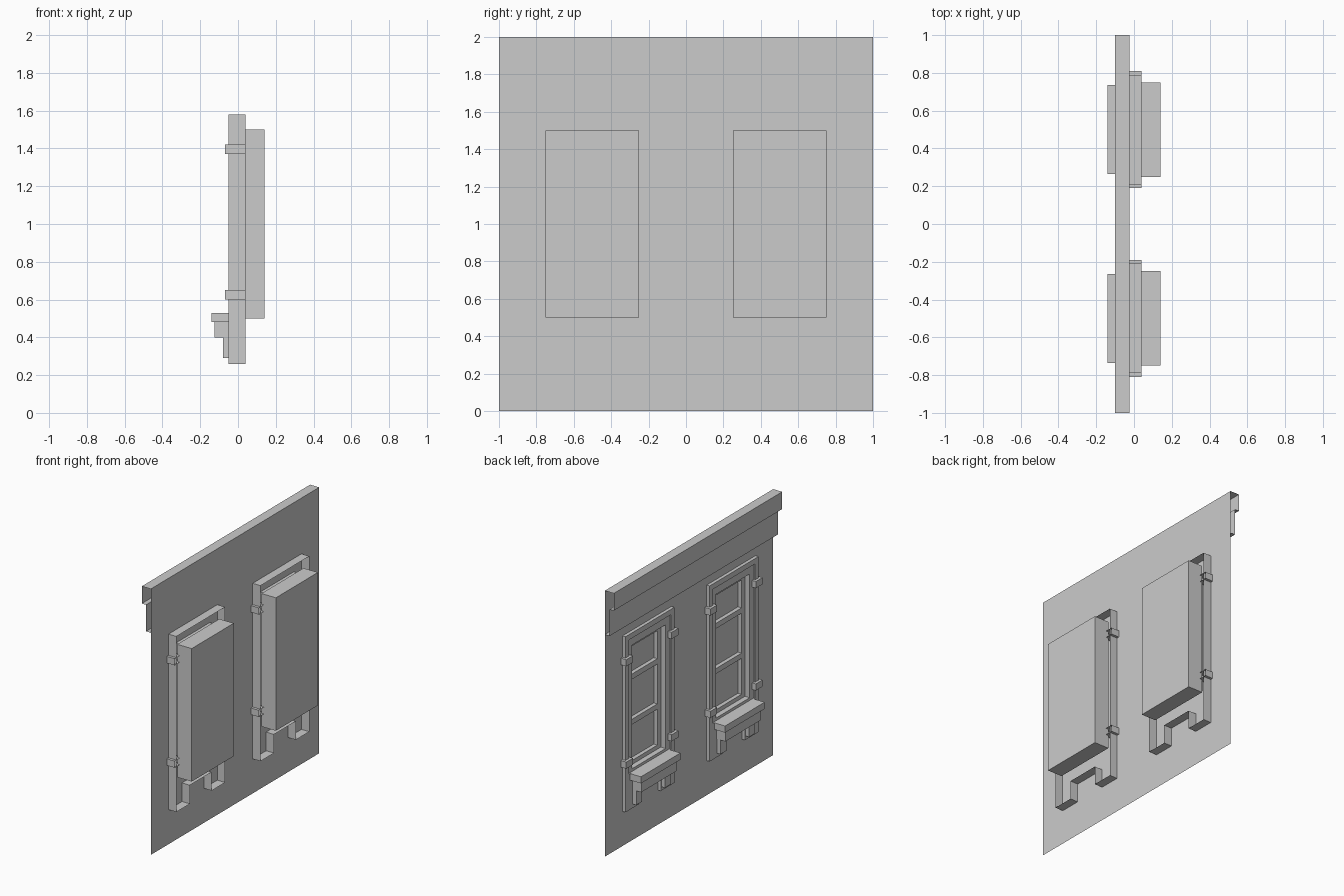
import bpy, bmesh

cube = bpy.data.objects.get("Cube")
if cube:
    bpy.data.objects.remove(cube, do_unlink=True)

grey = bpy.data.materials.new("plain_grey")
grey.use_nodes = True
GREY = (0.6, 0.6, 0.6, 1)
grey.diffuse_color = GREY
grey.node_tree.nodes["Principled BSDF"].inputs["Base Color"].default_value = GREY

WALL_X = -0.025


def finish(bm, name):
    bmesh.ops.remove_doubles(bm, verts=bm.verts, dist=0.0005)
    bmesh.ops.recalc_face_normals(bm, faces=bm.faces)
    mesh = bpy.data.meshes.new(name)
    bm.to_mesh(mesh)
    bm.free()
    mesh.materials.append(grey)
    obj = bpy.data.objects.new(name, mesh)
    bpy.context.scene.collection.objects.link(obj)
    return obj


def face(bm, points):
    return bm.faces.new([bm.verts.new(p) for p in points])


def rect(yc, half, z0, z1):
    return [(yc - half, z0), (yc + half, z0), (yc + half, z1), (yc - half, z1)]


def panel(bm, x, outline):
    """Flat face across the x axis."""
    return face(bm, [(x, y, z) for y, z in outline])


def tube(bm, outline, x0, x1):
    """Open-ended walls that follow an outline from x0 to x1."""
    for (ya, za), (yb, zb) in zip(outline, outline[1:] + outline[:1]):
        face(bm, [(x0, ya, za), (x0, yb, zb), (x1, yb, zb), (x1, ya, za)])


def ring(bm, x, outer, inner):
    """Flat border between two outlines with equal point counts."""
    n = len(outer)
    for i in range(n):
        j = (i + 1) % n
        panel(bm, x, [outer[i], outer[j], inner[j], inner[i]])


def block(bm, x0, x1, outline):
    """Block with a closed front and an open rear."""
    panel(bm, x0, outline)
    tube(bm, outline, x0, x1)


# Wall sheet with two window openings
bm = bmesh.new()
ys = [-1, -0.7, -0.3, 0.3, 0.7, 1]
zs = [0, 0.55, 1.48, 2]
for i, (ya, yb) in enumerate(zip(ys, ys[1:])):
    for j, (za, zb) in enumerate(zip(zs, zs[1:])):
        if not (i in (1, 3) and j == 1):
            panel(bm, WALL_X, [(ya, za), (yb, za), (yb, zb), (ya, zb)])
finish(bm, "wall")

# Stepped cornice, open at its ends
bm = bmesh.new()
profile = [(WALL_X, 2), (-0.10, 2), (-0.10, 1.87), (-0.065, 1.87),
           (-0.065, 1.67), (WALL_X, 1.67)]
for (xa, za), (xb, zb) in zip(profile, profile[1:]):
    face(bm, [(xa, -1, za), (xb, -1, zb), (xb, 1, zb), (xa, 1, za)])
finish(bm, "cornice")


def build_window(yc, side):
    outer = rect(yc, 0.29, 0.53, 1.58)
    opening = rect(yc, 0.25, 0.53, 1.54)
    sash_hole = rect(yc, 0.20, 0.55, 1.48)
    pane = rect(yc, 0.16, 0.58, 1.44)

    # Surround with a notched foot
    bm = bmesh.new()
    ring(bm, -0.05, outer, opening)
    foot = [(-0.29, 0.53), (-0.29, 0.26), (-0.13, 0.26), (-0.13, 0.40),
            (0.13, 0.40), (0.13, 0.26), (0.29, 0.26), (0.29, 0.53)]
    foot = [(yc + y, z) for y, z in foot]
    panel(bm, -0.05, foot)
    tube(bm, foot[:-1] + outer[2:], -0.05, 0.04)
    finish(bm, side + "_window_surround")

    # Stepped sash
    bm = bmesh.new()
    tube(bm, opening, -0.05, -0.04)
    ring(bm, -0.04, opening, sash_hole)
    tube(bm, sash_hole, -0.04, 0.0)
    ring(bm, 0.0, sash_hole, pane)
    tube(bm, pane, 0.0, 0.03)
    finish(bm, side + "_window_sash")

    # Cross bars
    bm = bmesh.new()
    for z in (0.87, 1.21):
        block(bm, 0.0, 0.03, rect(yc, 0.16, z - 0.02, z + 0.02))
    finish(bm, side + "_window_bars")

    # Pane and the casing behind it
    bm = bmesh.new()
    panel(bm, 0.03, pane)
    finish(bm, side + "_window_pane")
    bm = bmesh.new()
    block(bm, 0.14, 0.02, rect(yc, 0.25, 0.5, 1.5))
    finish(bm, side + "_window_casing")

    # Sill, apron and brackets
    bm = bmesh.new()
    block(bm, -0.14, -0.05, rect(yc, 0.235, 0.48, 0.53))
    finish(bm, side + "_sill")
    bm = bmesh.new()
    block(bm, -0.125, -0.05, rect(yc, 0.21, 0.40, 0.48))
    finish(bm, side + "_apron")
    bm = bmesh.new()
    for s in (-1, 1):
        block(bm, -0.08, -0.05, rect(yc + s * 0.17, 0.035, 0.29, 0.40))
    finish(bm, side + "_brackets")

    # Clips around the surround edges
    bm = bmesh.new()
    for s in (-1, 1):
        for z in (0.60, 1.37):
            block(bm, -0.07, 0.04, rect(yc + s * 0.27, 0.04, z, z + 0.05))
    finish(bm, side + "_clips")


build_window(-0.5, "near")
build_window(0.5, "far")
